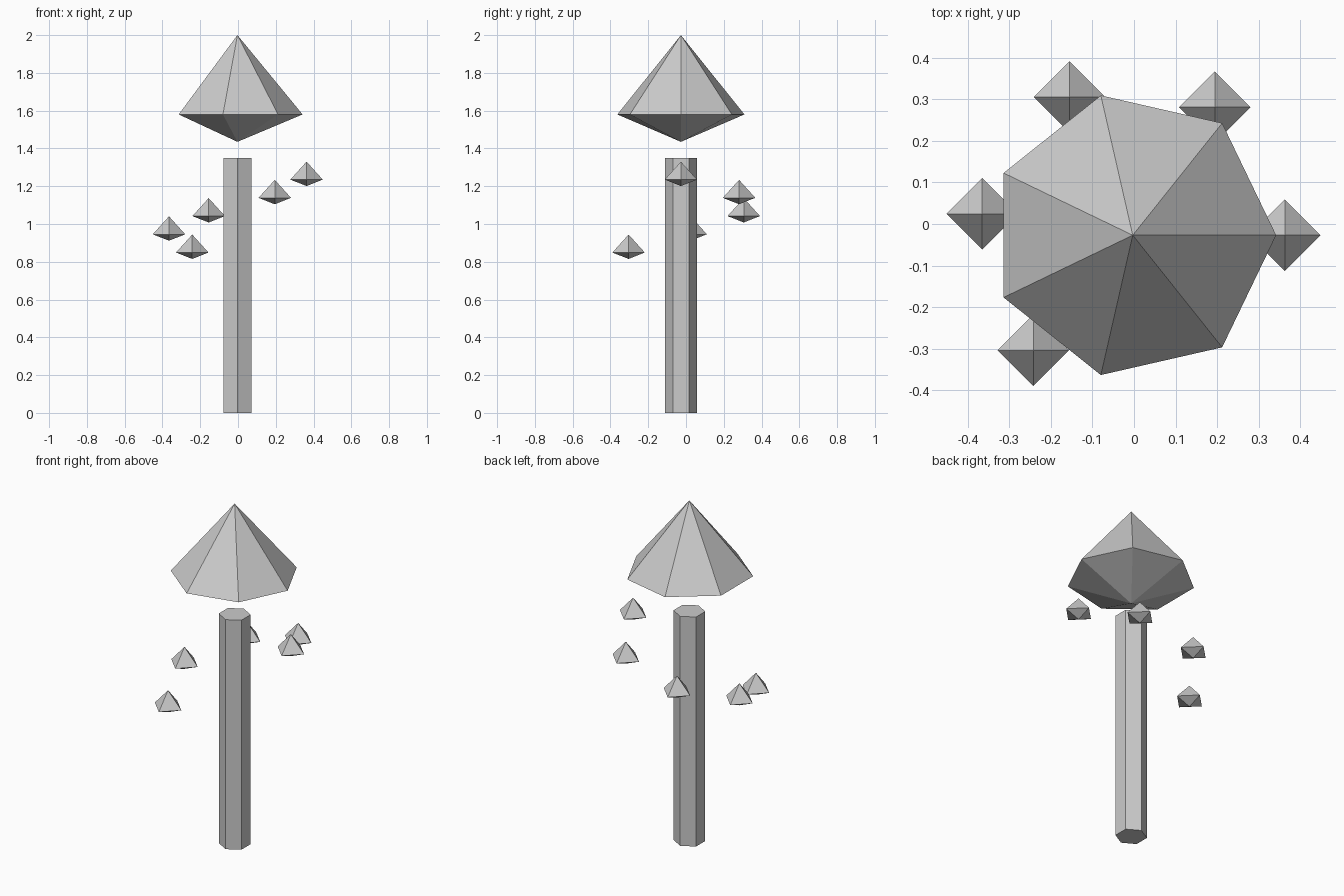
import bpy
import bmesh
from math import cos, sin, pi, tau

cube = bpy.data.objects.get("Cube")
if cube:
    bpy.data.objects.remove(cube, do_unlink=True)

# Shared stone colour
stone = bpy.data.materials.new("grey stone")
stone.use_nodes = True
colour = (0.6, 0.6, 0.6, 1)
stone.diffuse_color = colour
stone.node_tree.nodes["Principled BSDF"].inputs["Base Color"].default_value = colour

CENTRE = (-0.003, -0.027)


def ring(bm, sides, radius, z, turn=0):
    return [bm.verts.new((radius * cos(turn + tau * i / sides),
                          radius * sin(turn + tau * i / sides), z))
            for i in range(sides)]


def finish(bm, name, location):
    bmesh.ops.recalc_face_normals(bm, faces=bm.faces)
    mesh = bpy.data.meshes.new(name)
    bm.to_mesh(mesh)
    bm.free()
    mesh.materials.append(stone)
    obj = bpy.data.objects.new(name, mesh)
    obj.location = location
    bpy.context.collection.objects.link(obj)
    return obj


def crystal(name, sides, radius, above, below, location):
    """Double pyramid whose widest rim lies at the location."""
    bm = bmesh.new()
    rim = ring(bm, sides, radius, 0)
    tip, base = bm.verts.new((0, 0, above)), bm.verts.new((0, 0, -below))
    for a, b in zip(rim, rim[1:] + rim[:1]):
        bm.faces.new((a, b, tip))
        bm.faces.new((b, a, base))
    return finish(bm, name, location)


# Six-sided pillar with capped ends
bm = bmesh.new()
low, high = (ring(bm, 6, 0.085, z, pi / 2) for z in (0, 1.35))
bm.faces.new(low[::-1])
bm.faces.new(high)
for i in range(6):
    j = (i + 1) % 6
    bm.faces.new((low[i], low[j], high[j], high[i]))
finish(bm, "pillar", (*CENTRE, 0))

# Large crystal floating over the pillar
crystal("large_crystal", 7, 0.345, 0.42, 0.145, (*CENTRE, 1.58))

# Small shards spiralling down, one radian apart
for i in range(5):
    crystal(f"shard_{i + 1}", 4, 0.086, 0.095, 0.034,
            (CENTRE[0] + 0.366 * cos(i), CENTRE[1] + 0.366 * sin(i),
             1.235 - 0.0965 * i))
